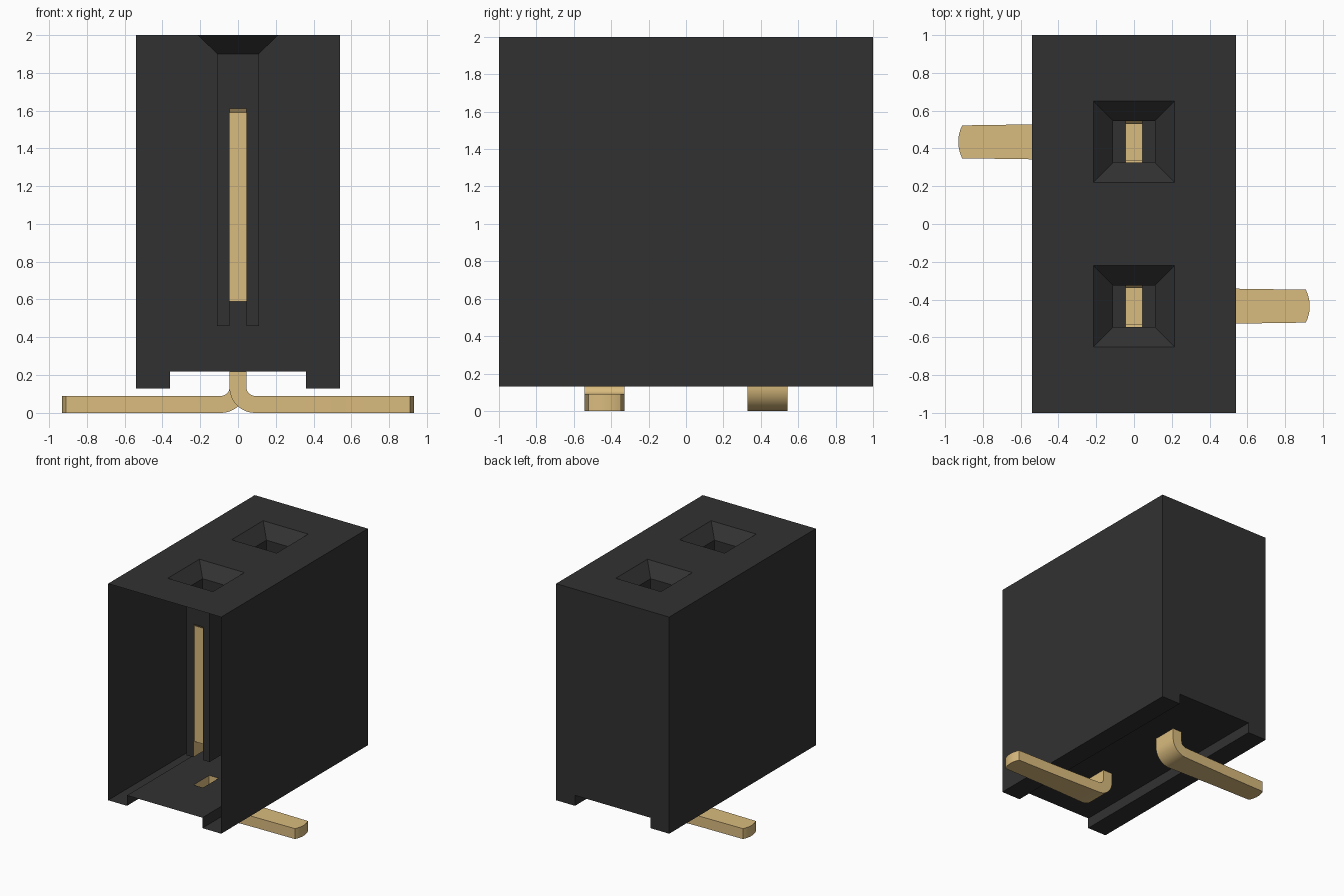
import bpy, bmesh, math
from mathutils import Vector

if "Cube" in bpy.data.objects:
    bpy.data.objects.remove(bpy.data.objects["Cube"], do_unlink=True)


def material(name, rgb):
    m = bpy.data.materials.new(name)
    m.use_nodes = True
    m.diffuse_color = (*rgb, 1)
    bsdf = m.node_tree.nodes["Principled BSDF"]
    bsdf.inputs["Base Color"].default_value = (*rgb, 1)
    bsdf.inputs["Roughness"].default_value = 0.6
    return m


BLACK = material("black plastic", (0.031, 0.031, 0.031))
GOLD = material("gold metal", (0.70, 0.50, 0.21))


def face(bm, pts, hint):
    """Add a face whose normal points along the hint."""
    f = bm.faces.new([bm.verts.new(p) for p in pts])
    f.normal_update()
    if f.normal.dot(Vector(hint)) < 0:
        f.normal_flip()


def sheet(bm, axis, level, us, vs, hint, holes=()):
    """Flat grid across one axis, leaving out the cells listed as holes."""
    for i in range(len(us) - 1):
        for j in range(len(vs) - 1):
            if (i, j) in holes:
                continue
            pts = []
            for u, v in ((us[i], vs[j]), (us[i + 1], vs[j]),
                         (us[i + 1], vs[j + 1]), (us[i], vs[j + 1])):
                p = [u, v]
                p.insert(axis, level)
                pts.append(p)
            face(bm, pts, hint)


def finish(bm, name, mat, smooth=False):
    bmesh.ops.remove_doubles(bm, verts=bm.verts, dist=0.0005)
    me = bpy.data.meshes.new(name)
    bm.to_mesh(me)
    bm.free()
    ob = bpy.data.objects.new(name, me)
    bpy.context.collection.objects.link(ob)
    me.materials.append(mat)
    if smooth:
        bpy.ops.object.select_all(action='DESELECT')
        ob.select_set(True)
        bpy.context.view_layer.objects.active = ob
        bpy.ops.object.shade_smooth_by_angle(angle=math.radians(30))
    return ob


W, TOP, RAIL, FLOOR, RAIL_X = 0.54, 2.0, 0.13, 0.22, 0.36
C = 0.435                    # socket centre along y
MOUTH, HOLE, PIN = 0.215, 0.11, 0.045
NECK, PIT = 1.9, 0.46        # top and bottom of the straight socket
SLIT, TIP = 0.59, 1.61       # contact fork
STEM = 0.107

# Housing: thin outer skin, open at the front
bm = bmesh.new()
for s in (-1, 1):
    sheet(bm, 0, s * W, (-1, 1), (RAIL, TOP), (s, 0, 0))
    sheet(bm, 0, s * RAIL_X, (-1, 1), (RAIL, FLOOR), (-s, 0, 0))
    sheet(bm, 2, RAIL, sorted((s * RAIL_X, s * W)), (-1, 1), (0, 0, -1))
face(bm, [(-W, 1, RAIL), (-RAIL_X, 1, RAIL), (-RAIL_X, 1, FLOOR), (RAIL_X, 1, FLOOR),
          (RAIL_X, 1, RAIL), (W, 1, RAIL), (W, 1, TOP), (-W, 1, TOP)], (0, 1, 0))
sheet(bm, 2, TOP, (-W, -MOUTH, MOUTH, W),
      (-1, -C - MOUTH, -C + MOUTH, C - MOUTH, C + MOUTH, 1), (0, 0, 1), ((1, 1), (1, 3)))
sheet(bm, 2, FLOOR, (-RAIL_X, -PIN, PIN, RAIL_X),
      (-1, -C - STEM, -C + STEM, C - STEM, C + STEM, 1), (0, 0, -1), ((1, 1), (1, 3)))

# Sockets: funnel mouth, straight walls, floor strips beside the contact
for c in (-C, C):
    for s in (-1, 1):
        face(bm, [(s * MOUTH, c - MOUTH, TOP), (s * MOUTH, c + MOUTH, TOP),
                  (s * HOLE, c + HOLE, NECK), (s * HOLE, c - HOLE, NECK)], (-s, 0, 1))
        face(bm, [(-MOUTH, c + s * MOUTH, TOP), (MOUTH, c + s * MOUTH, TOP),
                  (HOLE, c + s * HOLE, NECK), (-HOLE, c + s * HOLE, NECK)], (0, -s, 1))
        sheet(bm, 0, s * HOLE, (c - HOLE, c + HOLE), (PIT, NECK), (-s, 0, 0))
        sheet(bm, 1, c + s * HOLE, (-HOLE, -PIN, PIN, HOLE), (PIT, TIP, NECK),
              (0, -s, 0), ((1, 0),))
        sheet(bm, 2, PIT, sorted((s * PIN, s * HOLE)), (c - HOLE, c + HOLE), (0, 0, 1))
finish(bm, "housing", BLACK)


def contact_fork(name, c):
    """Two thin prongs on a short base, set between the socket walls."""
    bm = bmesh.new()
    inner = HOLE - 0.015
    for s in (-1, 1):
        x, yo, yi = s * PIN, c + s * HOLE, c + s * inner
        sheet(bm, 0, x, (c - HOLE, c - inner, c + inner, c + HOLE), (PIT, SLIT), (s, 0, 0))
        for t in (-1, 1):
            a, b = c + t * inner, c + t * HOLE
            face(bm, [(x, a, SLIT), (x, b, SLIT), (x, b, TIP), (x, a, TIP - 0.02)], (s, 0, 0))
        sheet(bm, 1, yi, (-PIN, PIN), (SLIT, TIP - 0.02), (0, -s, 0))
        face(bm, [(-PIN, yi, TIP - 0.02), (PIN, yi, TIP - 0.02),
                  (PIN, yo, TIP), (-PIN, yo, TIP)], (0, -s, 1))
    sheet(bm, 2, SLIT, (-PIN, PIN), (c - inner, c + inner), (0, 0, 1))
    finish(bm, name, GOLD)


def contact_leg(name, s):
    """Stem, bend and tapering foot; s = 1 points to +x, s = -1 to -x."""
    # Stations: inner x, z, outer x, z, half width
    st = [(PIN, FLOOR, -PIN, FLOOR, STEM)]
    cx, cz, ri, ro = 0.09, 0.135, 0.045, 0.135
    for k in range(13):
        a = math.radians(180 + 90 * k / 12)
        st.append((cx + ri * math.cos(a), cz + ri * math.sin(a),
                   cx + ro * math.cos(a), cz + ro * math.sin(a), STEM))
    for x, hw in ((0.54, 0.0925), (0.91, 0.087), (0.918, 0.068), (0.925, 0.045), (0.93, 0.018)):
        st.append((x, 0.09, x, 0, hw))
    bm = bmesh.new()
    rings = [[bm.verts.new((s * x, s * (y - C), z)) for x, y, z in
              ((xi, -h, zi), (xi, h, zi), (xo, h, zo), (xo, -h, zo))]
             for xi, zi, xo, zo, h in st]
    for r, q in zip(rings, rings[1:]):
        for i in range(4):
            j = (i + 1) % 4
            bm.faces.new((r[i], r[j], q[j], q[i]))
    bm.faces.new(rings[-1])
    bmesh.ops.recalc_face_normals(bm, faces=bm.faces)
    # Keep the outside facing outward on the open-topped shell
    bm.faces.ensure_lookup_table()
    if bm.faces[-1].normal.x * s < 0:
        bmesh.ops.reverse_faces(bm, faces=bm.faces)
    finish(bm, name, GOLD, smooth=True)


for label, s in (("front", 1), ("back", -1)):
    contact_fork(label + "_contact_fork", -s * C)
    contact_leg(label + "_contact_leg", s)
